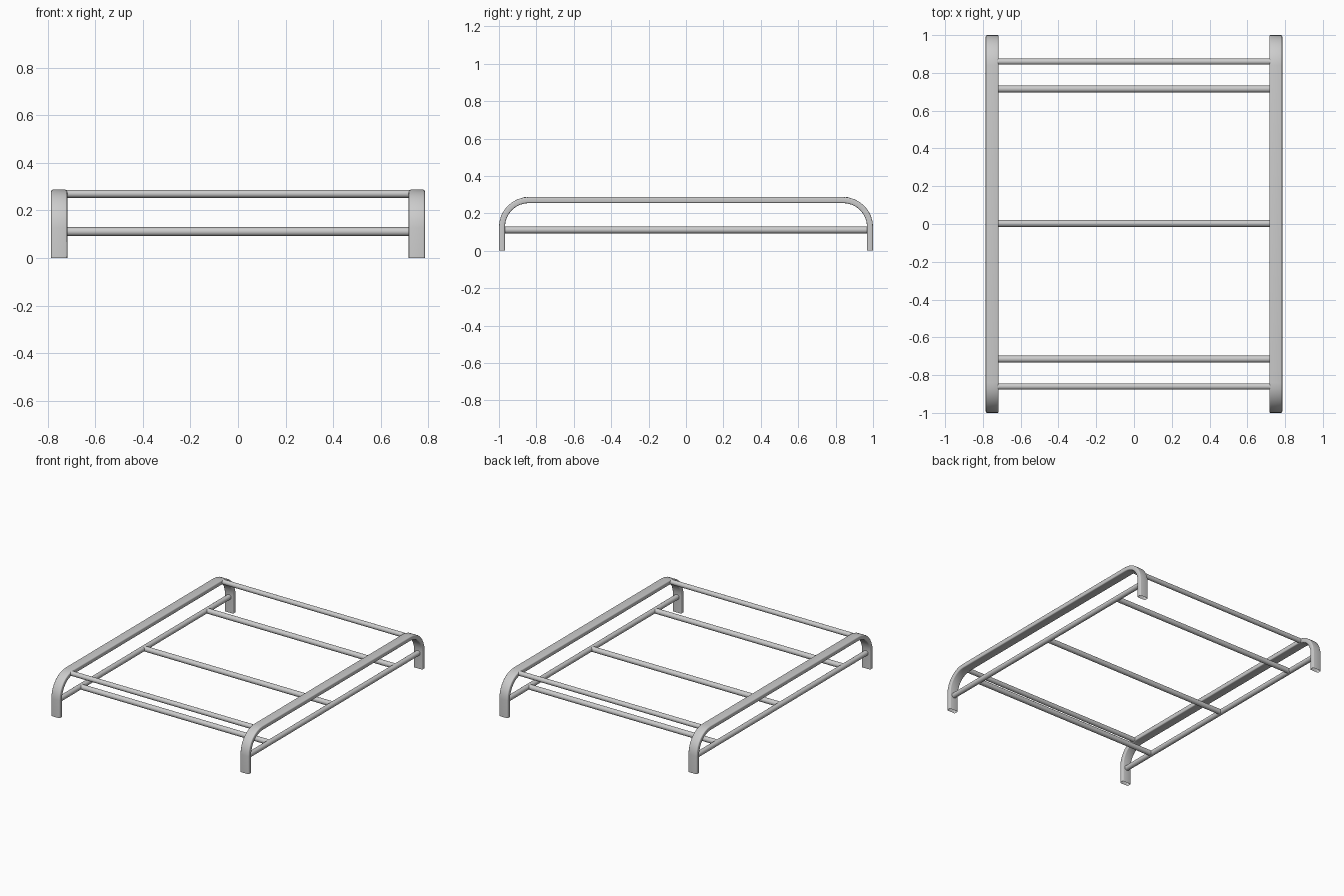
import bpy, bmesh
from math import sin, cos, pi
from mathutils import Vector

if "Cube" in bpy.data.objects:
    bpy.data.objects.remove(bpy.data.objects["Cube"])


def make_object(name, bm):
    bmesh.ops.recalc_face_normals(bm, faces=bm.faces)
    mesh = bpy.data.meshes.new(name)
    bm.to_mesh(mesh)
    bm.free()
    obj = bpy.data.objects.new(name, mesh)
    bpy.context.collection.objects.link(obj)
    bpy.ops.object.select_all(action='DESELECT')
    obj.select_set(True)
    bpy.context.view_layer.objects.active = obj
    bpy.ops.object.shade_smooth_by_angle(angle=0.6)
    return obj


def rod(name, start, end, radius, sides=24):
    a, b = Vector(start), Vector(end)
    bm = bmesh.new()
    bmesh.ops.create_cone(bm, cap_ends=True, segments=sides, radius1=radius,
                          radius2=radius, depth=(b - a).length)
    turn = (b - a).to_track_quat('Z', 'Y').to_matrix()
    bmesh.ops.rotate(bm, verts=bm.verts, matrix=turn)
    bmesh.ops.translate(bm, verts=bm.verts, vec=(a + b) / 2)
    return make_object(name, bm)


# Rounded rectangle section of the flat tube: (across x, along path normal)
WIDTH, THICK, CORNER = 0.068, 0.032, 0.007
section = []
for q, (sx, sn) in enumerate([(1, 1), (-1, 1), (-1, -1), (1, -1)]):
    for i in range(4):
        a = (q + i / 3) * pi / 2
        section.append((sx * (WIDTH / 2 - CORNER) + CORNER * cos(a),
                        sn * (THICK / 2 - CORNER) + CORNER * sin(a)))

# Path of a side frame: leg, bend, long top, bend, leg, as (y, z, normal angle)
TOP, BEND = 0.287, 0.16
MID = BEND - THICK / 2
path = [(-1 + THICK / 2, 0, pi)]
for side, first in ((-1, pi), (1, pi / 2)):
    for i in range(9):
        a = first - i / 8 * pi / 2
        path.append((side * (1 - BEND) + MID * cos(a), TOP - BEND + MID * sin(a), a))
path.append((1 - THICK / 2, 0, 0))


# Bent flat tube, open at the feet
def side_frame(name, x):
    bm = bmesh.new()
    rings = [[bm.verts.new((x + u, y + n * cos(a), max(0, z + n * sin(a))))
              for u, n in section] for y, z, a in path]
    count = len(section)
    for r, s in zip(rings, rings[1:]):
        for i in range(count):
            j = (i + 1) % count
            bm.faces.new((r[i], r[j], s[j], s[i]))
    return make_object(name, bm)


X, LOW, HIGH = 0.751, 0.111, 0.27
for label, s in (("left", -1), ("right", 1)):
    side_frame(label + "_side_frame", s * X)
    # Lower rail between the legs
    rod(label + "_lower_rail", (s * X, -0.97, LOW), (s * X, 0.97, LOW), 0.0185)

# Upper crossbars near the bends
for label, y in (("front", -0.86), ("back", 0.86)):
    rod(label + "_upper_crossbar", (-0.72, y, HIGH), (0.72, y, HIGH), 0.0168)

# Lower crossbars between the rails
for label, y in (("front", -0.715), ("middle", 0.003), ("back", 0.715)):
    rod(label + "_lower_crossbar", (-X, y, LOW), (X, y, LOW), 0.0185)
